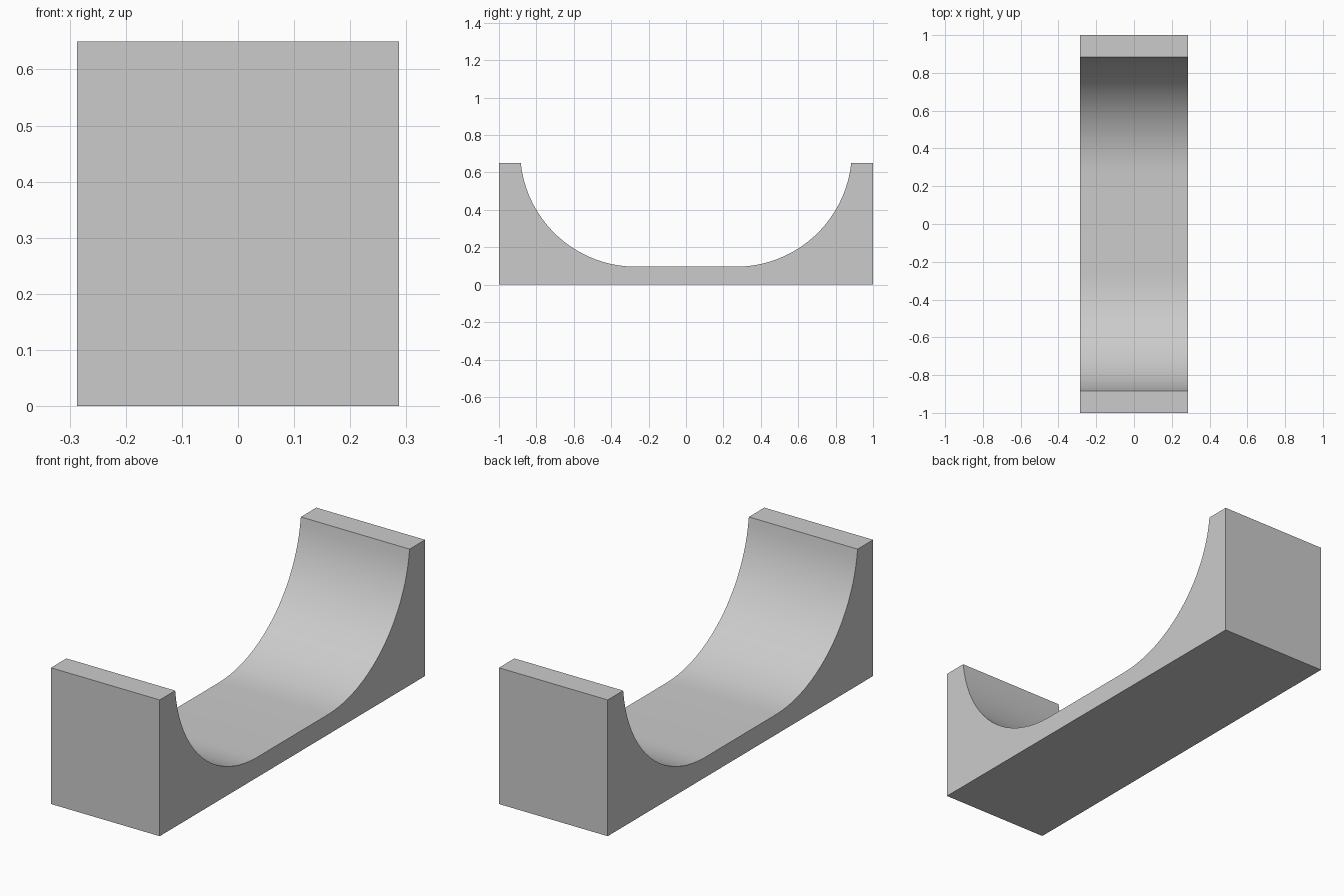
import bpy, bmesh, math

if "Cube" in bpy.data.objects:
    bpy.data.objects.remove(bpy.data.objects["Cube"])

HALF_W, HEIGHT = 0.287, 0.65
R, CY, FLOOR = 0.62, 0.267, 0.096   # hollow: fillet radius, centre and floor height
CZ = FLOOR + R
STEPS = 20

# Right half of the side profile: floor edge, concave arc, flat lip, outer wall
end = math.acos((CZ - HEIGHT) / R)
half = [(CY + R * math.sin(end * i / STEPS), CZ - R * math.cos(end * i / STEPS))
        for i in range(STEPS + 1)]
half += [(1, HEIGHT), (1, 0)]
profile = half + [(-y, z) for y, z in reversed(half)]

# Extrude the profile across the width
bm = bmesh.new()
face = bm.faces.new([bm.verts.new((-HALF_W, y, z)) for y, z in profile])
ext = bmesh.ops.extrude_face_region(bm, geom=[face])
verts = [g for g in ext["geom"] if isinstance(g, bmesh.types.BMVert)]
bmesh.ops.translate(bm, vec=(2 * HALF_W, 0, 0), verts=verts)
bmesh.ops.recalc_face_normals(bm, faces=bm.faces)

mesh = bpy.data.meshes.new("curved_cradle")
bm.to_mesh(mesh)
bm.free()
cradle = bpy.data.objects.new("curved_cradle", mesh)
bpy.context.collection.objects.link(cradle)

# Smooth hollow, crisp edges
bpy.context.view_layer.objects.active = cradle
cradle.select_set(True)
bpy.ops.object.shade_smooth_by_angle(angle=math.radians(30))
